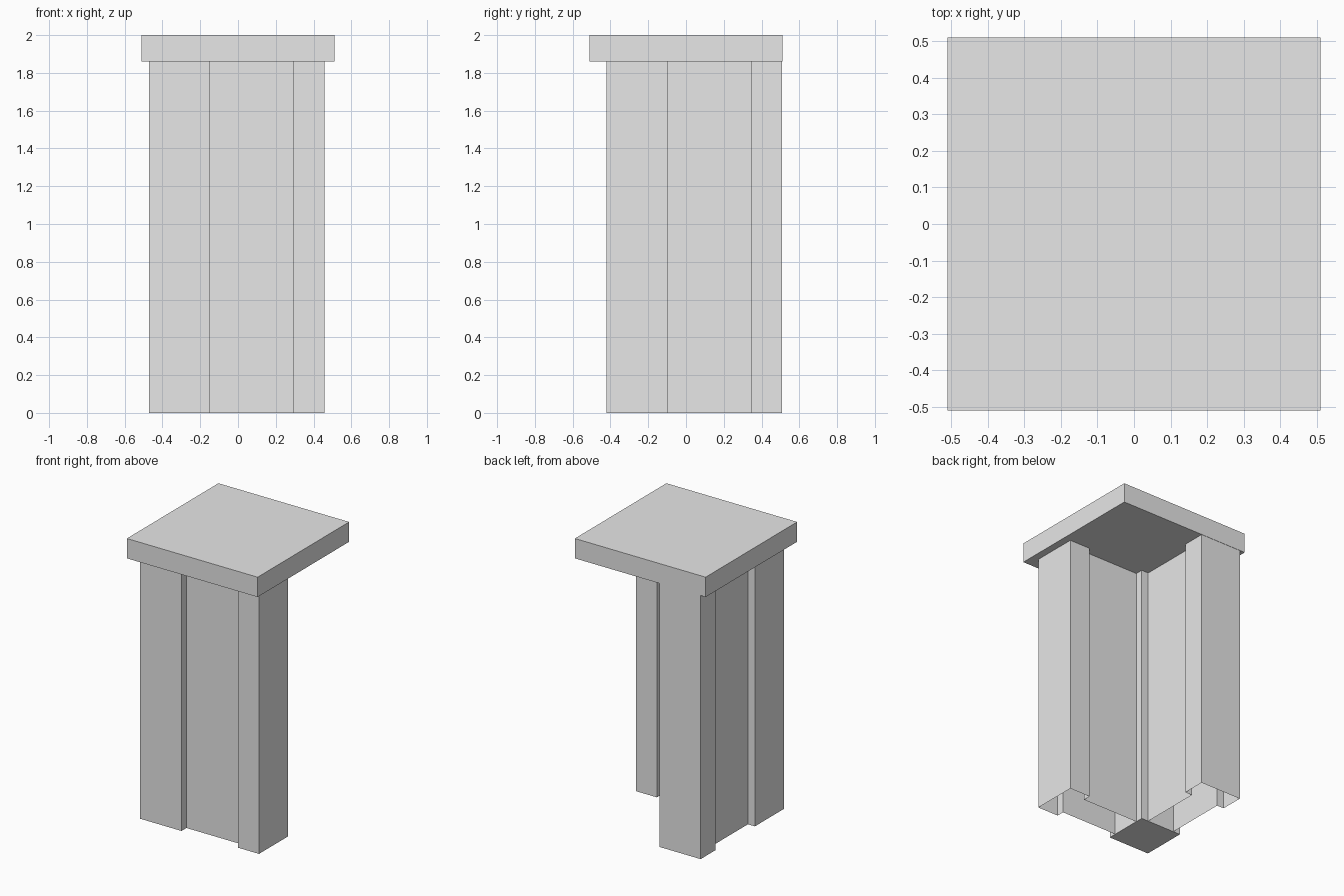
import bpy

cube = bpy.data.objects.get("Cube")
if cube:
    bpy.data.objects.remove(cube, do_unlink=True)

GREY = (0.8, 0.8, 0.8, 1.0)
mat = bpy.data.materials.new("plain_grey")
mat.use_nodes = True
mat.diffuse_color = GREY
mat.node_tree.nodes["Principled BSDF"].inputs["Base Color"].default_value = GREY

TOP_HALF = 0.51
LEG_TOP, TOP = 1.86, 2.0
CORNER_X, CORNER_Y = -0.47, -0.42     # outer corner shared by both arms
POST = 0.323                          # side of the square corner post
INSET = 0.055                         # panel set back from the leg faces
LEG_START, LEG_END = 0.765, 0.928     # end leg, measured along an arm


def add_object(name, verts, faces):
    mesh = bpy.data.meshes.new(name)
    mesh.from_pydata(verts, [], faces)
    mesh.materials.append(mat)
    obj = bpy.data.objects.new(name, mesh)
    bpy.context.collection.objects.link(obj)
    return obj


def box(name, x0, x1, y0, y1, z0, z1):
    verts = [(x, y, z) for z in (z0, z1) for x, y in ((x0, y0), (x1, y0), (x1, y1), (x0, y1))]
    sides = [(i, (i + 1) % 4, (i + 1) % 4 + 4, i + 4) for i in range(4)]
    return add_object(name, verts, sides + [(3, 2, 1, 0), (4, 5, 6, 7)])


def walls(name, paths, swap):
    """Upright walls along open paths, hollow and open underneath."""
    verts, faces = [], []
    for path in paths:
        if swap:
            path = [(v, u) for u, v in reversed(path)]
        for (ax, ay), (bx, by) in zip(path, path[1:]):
            n = len(verts)
            verts += [(CORNER_X + x, CORNER_Y + y, z) for x, y, z in
                      ((ax, ay, 0), (bx, by, 0), (bx, by, LEG_TOP), (ax, ay, LEG_TOP))]
            faces.append((n, n + 1, n + 2, n + 3))
    return add_object(name, verts, faces)


# Square slab and solid corner post
box("top_slab", -TOP_HALF, TOP_HALF, -TOP_HALF, TOP_HALF, LEG_TOP, TOP)
box("corner_post", CORNER_X, CORNER_X + POST, CORNER_Y, CORNER_Y + POST, 0, LEG_TOP)

# Two matching arms, each a recessed panel ending in a hollow leg
inner = POST - INSET
panel = [[(POST, INSET), (LEG_START, INSET)], [(LEG_START, inner), (POST, inner)]]
leg = [[(LEG_START, INSET), (LEG_START, 0), (LEG_END, 0), (LEG_END, POST),
        (LEG_START, POST), (LEG_START, inner)]]
for side, swap in (("front", False), ("side", True)):
    walls(side + "_panel", panel, swap)
    walls(side + "_leg", leg, swap)
